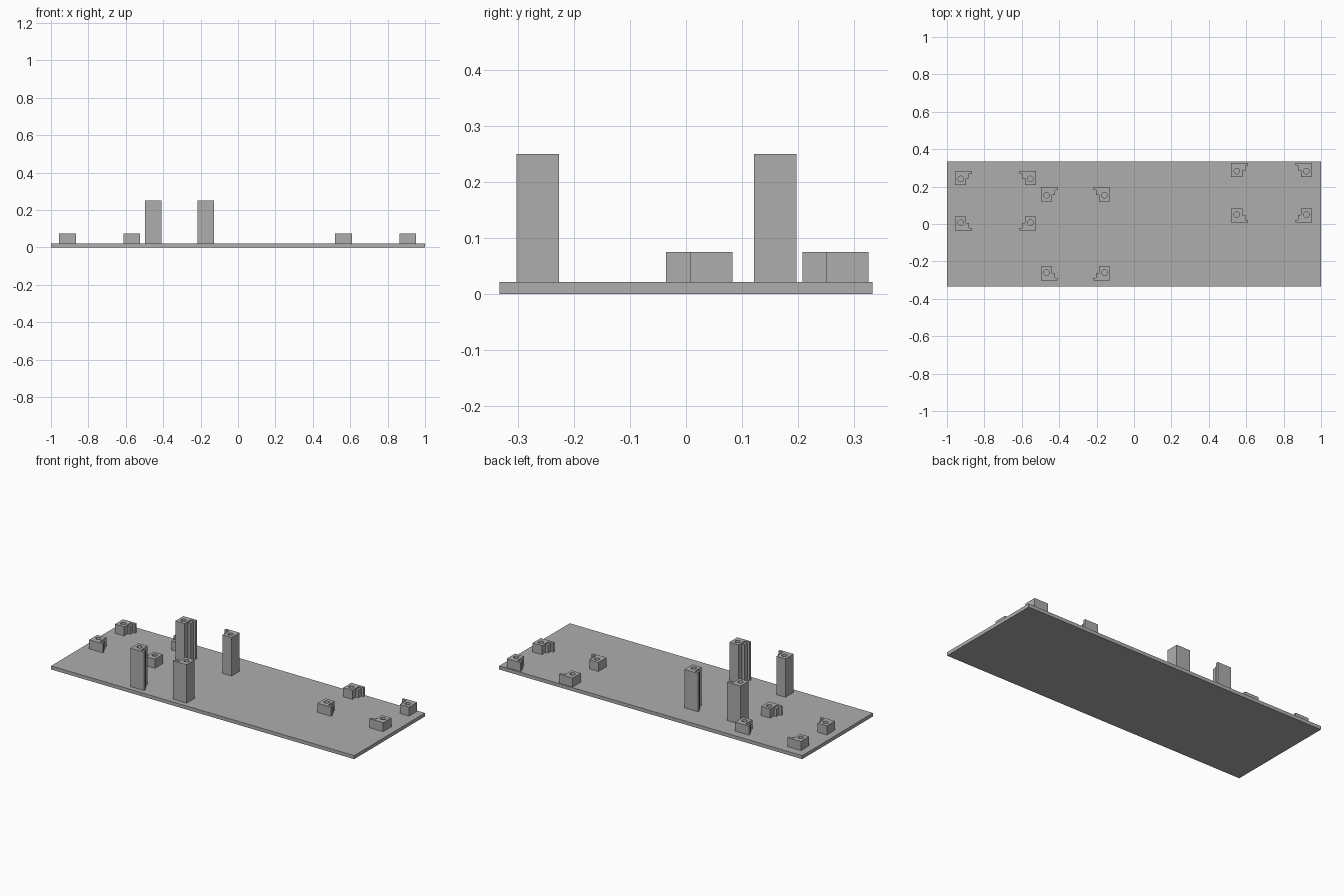
import bpy, bmesh, math

cube = bpy.data.objects.get("Cube")
if cube:
    bpy.data.objects.remove(cube, do_unlink=True)

grey = bpy.data.materials.new("plain grey")
grey.use_nodes = True
colour = (0.42, 0.42, 0.42, 1)
grey.diffuse_color = colour
grey.node_tree.nodes["Principled BSDF"].inputs["Base Color"].default_value = colour

PLATE_TOP = 0.021
POST_X, POST_Y = 0.09, 0.076     # overall footprint of a post
BLOCK_X, LIP_Y = 0.06, 0.014     # main block width, retaining lip thickness
HOLE_R = 0.015


def prism(name, loops, z0, z1):
    """Extrude an outline, with optional hole outlines, from z0 to z1."""
    bm = bmesh.new()
    edges = []
    for loop in loops:
        vs = [bm.verts.new((x, y, z0)) for x, y in loop]
        edges += [bm.edges.new((a, b)) for a, b in zip(vs, vs[1:] + vs[:1])]
    bmesh.ops.triangle_fill(bm, edges=edges, use_beauty=True)
    ext = bmesh.ops.extrude_face_region(bm, geom=bm.faces[:], use_keep_orig=True)
    for v in ext["geom"]:
        if isinstance(v, bmesh.types.BMVert):
            v.co.z = z1
    bmesh.ops.recalc_face_normals(bm, faces=bm.faces[:])
    mesh = bpy.data.meshes.new(name)
    bm.to_mesh(mesh)
    bm.free()
    mesh.materials.append(grey)
    obj = bpy.data.objects.new(name, mesh)
    bpy.context.collection.objects.link(obj)
    return obj


def rect(x0, y0, x1, y1):
    return [(x0, y0), (x1, y0), (x1, y1), (x0, y1)]


def corner_post(name, x, y, sx, sy, top):
    """Post whose outer corner is at x, y; sx, sy point away from the group centre."""
    def place(points):
        return [(x - sx * u, y - sy * v) for u, v in points]

    # Screw block with a thin lip that runs inward along its outer edge
    body = [(0, 0), (POST_X, 0), (POST_X, LIP_Y), (BLOCK_X, LIP_Y),
            (BLOCK_X, POST_Y), (0, POST_Y)]
    hole = [(0.031 + HOLE_R * math.cos(a), 0.043 + HOLE_R * math.sin(a))
            for a in (math.tau * i / 24 for i in range(24))]
    prism(name + "_post", [place(body), place(hole)], PLATE_TOP, top)
    # Slightly lower ledge in the inner corner
    ledge = rect(BLOCK_X, LIP_Y, BLOCK_X + 0.016, LIP_Y + 0.027)
    prism(name + "_ledge", [place(ledge)], PLATE_TOP, top - 0.008)


# Base plate
prism("base_plate", [rect(-1, -0.333, 1, 0.333)], 0, PLATE_TOP)

# Post groups: name, outer x range, outer y range, top height
groups = [
    ("right_low", -0.957, -0.523, -0.036, 0.284, 0.075),
    ("middle_tall", -0.498, -0.127, -0.303, 0.197, 0.25),
    ("left_low", 0.519, 0.953, 0.007, 0.326, 0.075),
]
for group, x0, x1, y0, y1, top in groups:
    for side, x, sx in (("right", x0, -1), ("left", x1, 1)):
        for end, y, sy in (("front", y0, -1), ("back", y1, 1)):
            corner_post(f"{group}_{end}_{side}", x, y, sx, sy, top)
